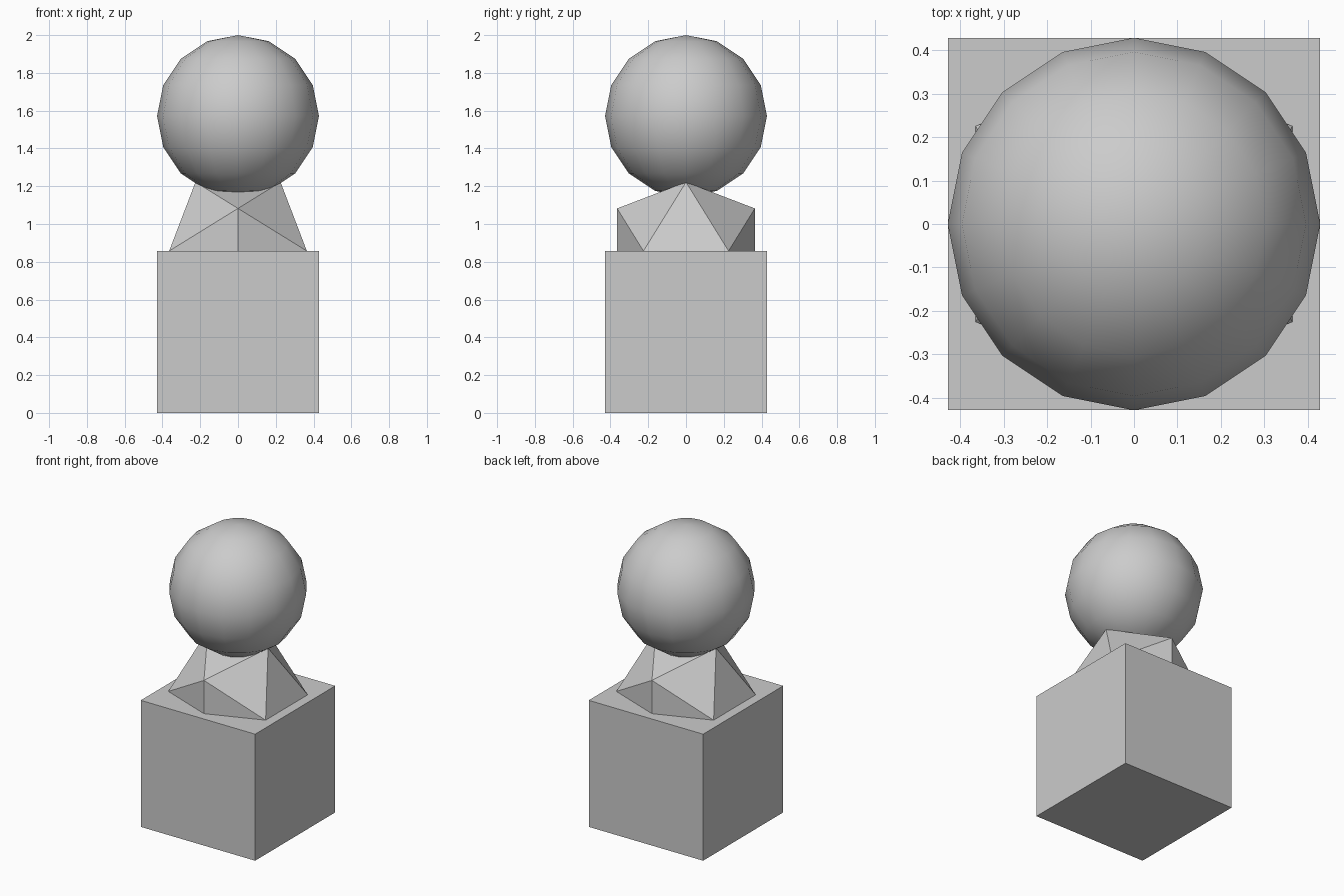
import bpy, bmesh, math

if "Cube" in bpy.data.objects:
    bpy.data.objects.remove(bpy.data.objects["Cube"])

R = 3 / 7                      # shared radius of all three solids
PHI = (1 + math.sqrt(5)) / 2

# Cube base
bpy.ops.mesh.primitive_cube_add(size=2 * R, location=(0, 0, R))
bpy.context.object.name = "cube_base"

# Icosahedron neck, half sunk into the cube and resting on an edge axis
a = R / math.sqrt(1 + PHI ** 2)
b = a * PHI
bm = bmesh.new()
for s in (-a, a):
    for t in (-b, b):
        for co in ((s, 0, t), (t, s, 0), (0, t, s)):
            bm.verts.new(co)
bmesh.ops.convex_hull(bm, input=bm.verts[:])
bmesh.ops.recalc_face_normals(bm, faces=bm.faces[:])
mesh = bpy.data.meshes.new("icosahedron_neck")
bm.to_mesh(mesh)
bm.free()
neck = bpy.data.objects.new("icosahedron_neck", mesh)
neck.location.z = 2 * R
bpy.context.collection.objects.link(neck)

# Smooth ball on top
bpy.ops.mesh.primitive_uv_sphere_add(segments=16, ring_count=8, radius=R,
                                     location=(0, 0, 2 - R))
bpy.context.object.name = "ball_top"
bpy.ops.object.shade_smooth()
